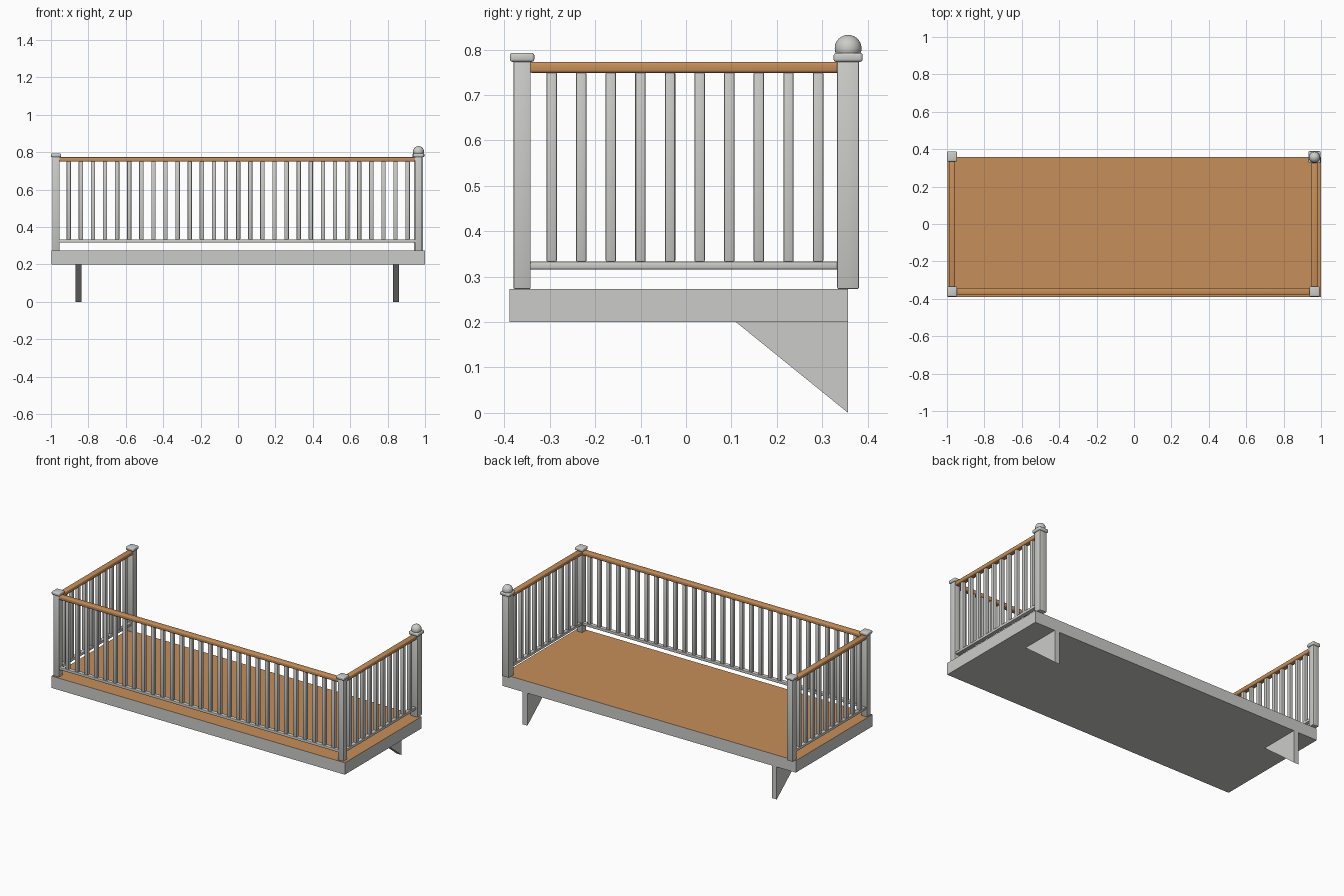
import bpy, bmesh, math

if "Cube" in bpy.data.objects:
    bpy.data.objects.remove(bpy.data.objects["Cube"])

def mat(name, c):
    m = bpy.data.materials.new(name)
    m.diffuse_color = (*c, 1)
    m.use_nodes = True
    m.node_tree.nodes["Principled BSDF"].inputs["Base Color"].default_value = m.diffuse_color
    return m

GREY = mat("light grey paint", (0.60, 0.60, 0.58))
WOOD = mat("warm wood", (0.57, 0.275, 0.10))

def finish(name, bm, m, smooth=True):
    bmesh.ops.recalc_face_normals(bm, faces=bm.faces)
    me = bpy.data.meshes.new(name)
    bm.to_mesh(me)
    bm.free()
    me.materials.append(m)
    o = bpy.data.objects.new(name, me)
    bpy.context.collection.objects.link(o)
    if smooth:
        bpy.ops.object.select_all(action='DESELECT')
        o.select_set(True)
        bpy.context.view_layer.objects.active = o
        bpy.ops.object.shade_smooth_by_angle(angle=math.radians(35))
    return o

def box(name, lo, hi, m, bevel=0.0, seg=2):
    bm = bmesh.new()
    bmesh.ops.create_cube(bm, size=1)
    for v in bm.verts:
        for i in range(3):
            v.co[i] = lo[i] if v.co[i] < 0 else hi[i]
    if bevel:
        bmesh.ops.bevel(bm, geom=bm.edges[:], offset=bevel, segments=seg,
                        profile=0.5, affect='EDGES')
    return finish(name, bm, m, bool(bevel))

def centred(name, x, y, w, d, z0, z1, m, bevel=0.0, seg=2):
    return box(name, (x - w/2, y - d/2, z0), (x + w/2, y + d/2, z1), m, bevel, seg)

XL, XR, YF, YB = -0.973, 0.965, -0.361, 0.358

# Deck slab: grey edges and underside, wooden top
deck = box("deck_slab", (-0.998, -0.389, 0.2), (1.0, 0.357, 0.273), GREY)
deck.data.materials.append(WOOD)
for p in deck.data.polygons:
    p.material_index = 1 if p.normal.z > 0.5 else 0

# Triangular brackets below the back edge
for side, x in (("left", -0.852), ("right", 0.846)):
    bm = bmesh.new()
    f = bm.faces.new([bm.verts.new((x - 0.016, y, z))
                      for y, z in ((0.11, 0.2), (0.357, 0.2), (0.357, 0.0))])
    r = bmesh.ops.extrude_face_region(bm, geom=[f])
    for v in r["geom"]:
        if isinstance(v, bmesh.types.BMVert):
            v.co.x += 0.032
    finish(side + "_bracket", bm, GREY, False)

# Posts with caps, the back right one thicker
for name, x, y, w, cap in (("front_left", XL, YF, 0.038, 0.054),
                           ("front_right", XR, YF, 0.038, 0.054),
                           ("back_left", XL, 0.361, 0.038, 0.054),
                           ("back_right", XR, 0.357, 0.048, 0.064)):
    centred(name + "_post", x, y, w, w, 0.273, 0.776, GREY, 0.003)
    centred(name + "_cap", x, y, cap, cap, 0.773, 0.793, GREY, 0.006, 3)

# Ball finial on the thick post
bm = bmesh.new()
bmesh.ops.create_uvsphere(bm, u_segments=32, v_segments=16, radius=0.0295)
bmesh.ops.translate(bm, verts=bm.verts, vec=(XR, 0.357, 0.803))
finish("ball_finial", bm, GREY)

# Railings: wooden handrail, grey lower rail, evenly spaced balusters
def railing(name, axis, fixed, a, b, first, last, count):
    def along(part, s, e, width, z0, z1, m, bev, seg=2):
        c, l = (s + e) / 2, e - s
        if axis == 'x':
            centred(part, c, fixed, l, width, z0, z1, m, bev, seg)
        else:
            centred(part, fixed, c, width, l, z0, z1, m, bev, seg)
    along(name + "_handrail", a, b, 0.034, 0.749, 0.773, WOOD, 0.006, 3)
    along(name + "_lower_rail", a, b, 0.026, 0.316, 0.333, GREY, 0.004)
    for i in range(count):
        t = first + (last - first) * i / (count - 1)
        along("%s_baluster_%02d" % (name, i + 1), t - 0.0115, t + 0.0115,
              0.023, 0.332, 0.751, GREY, 0.004)

railing("front", 'x', YF, XL + 0.015, XR - 0.015, -0.905, 0.907, 29)
railing("left", 'y', XL, YF + 0.015, YB - 0.015, -0.296, 0.291, 10)
railing("right", 'y', XR, YF + 0.015, YB - 0.015, -0.296, 0.291, 10)
